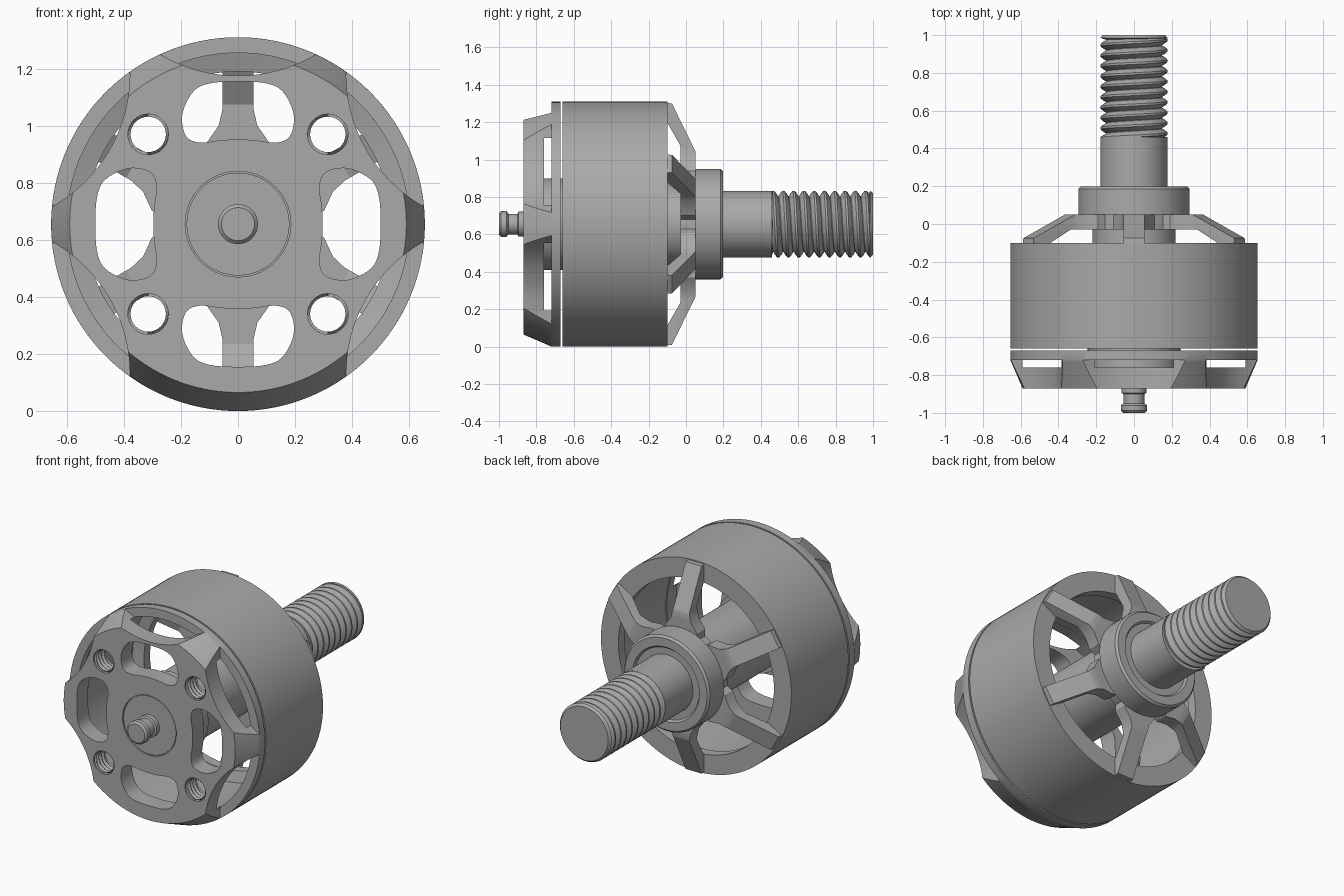
import bpy, bmesh, math
from mathutils import Matrix, Vector

cube = bpy.data.objects.get("Cube")
if cube:
    bpy.data.objects.remove(cube)

AXIS_Z = 0.655          # height of the motor axis, which runs along y
R = 0.655               # outer radius

metal = bpy.data.materials.new("grey metal")
metal.use_nodes = True
GREY = (0.4, 0.4, 0.4, 1)
metal.diffuse_color = GREY
metal.node_tree.nodes["Principled BSDF"].inputs["Base Color"].default_value = GREY


def finish(name, bm):
    """Turn a bmesh into an object with outward normals."""
    bmesh.ops.recalc_face_normals(bm, faces=bm.faces)
    mesh = bpy.data.meshes.new(name)
    bm.to_mesh(mesh)
    bm.free()
    obj = bpy.data.objects.new(name, mesh)
    bpy.context.collection.objects.link(obj)
    mesh.materials.append(metal)
    return obj


def lathe(name, profile, steps=96):
    """Spin (y, radius) points round the motor axis."""
    bm = bmesh.new()
    vs = [bm.verts.new((0, y, AXIS_Z + r)) for y, r in profile]
    for a, b in zip(vs, vs[1:]):
        bm.edges.new((a, b))
    if profile[0][1] > 0:
        bm.edges.new((vs[-1], vs[0]))
    bmesh.ops.spin(bm, geom=bm.verts[:] + bm.edges[:], cent=(0, 0, AXIS_Z),
                   axis=(0, 1, 0), angle=2 * math.pi, steps=steps)
    bmesh.ops.remove_doubles(bm, verts=bm.verts, dist=1e-5)
    return finish(name, bm)


def prism(name, outline, y0, y1, angle=0):
    """Extrude an (x, radial) outline along y, turned about the motor axis."""
    bm = bmesh.new()
    face = bm.faces.new([bm.verts.new((x, y0, r)) for x, r in outline])
    new = bmesh.ops.extrude_face_region(bm, geom=[face])["geom"]
    for v in new:
        if isinstance(v, bmesh.types.BMVert):
            v.co.y = y1
    bm.transform(Matrix.Translation((0, 0, AXIS_Z)) @ Matrix.Rotation(angle, 4, 'Y'))
    return finish(name, bm)


def circle(cx, cr, rad, n):
    return [(cx + rad * math.sin(2 * math.pi * i / n),
             cr + rad * math.cos(2 * math.pi * i / n)) for i in range(n)]


def cut(target, cutter):
    """Subtract a cutter and remove it."""
    mod = target.modifiers.new("cut", 'BOOLEAN')
    mod.operation = 'DIFFERENCE'
    mod.solver = 'EXACT'
    mod.object = cutter
    bpy.context.view_layer.objects.active = target
    bpy.ops.object.modifier_apply(modifier=mod.name)
    bpy.data.objects.remove(cutter)


def thread(name, cx, cz, y0, y1, pitch, profile, n=48):
    """Helical surface whose radius follows the profile over each pitch."""
    bm = bmesh.new()
    m = len(profile)
    turns = int((y1 - y0) / pitch) + 2
    rows = range(-m, turns * m + 1)
    grid = {}
    for j in range(n):
        t = 2 * math.pi * j / n
        for k in rows:
            y = min(max(y0 + pitch * (k / m + j / n), y0), y1)
            r = profile[k % m]
            grid[j, k] = bm.verts.new((cx + r * math.sin(t), y, cz + r * math.cos(t)))
    for j in range(n):
        for k in rows[:-1]:
            nj, s = (j + 1, 0) if j < n - 1 else (0, m)
            quad = [(j, k), (nj, k + s), (nj, k + s + 1), (j, k + 1)]
            if all(q in grid for q in quad):
                vs = [grid[q] for q in quad]
                if max(v.co.y for v in vs) - min(v.co.y for v in vs) > 1e-6:
                    bm.faces.new(vs)
    return finish(name, bm)


# Front mounting plate: dished disc with a thin rim behind it
plate = lathe("front_plate", [(-0.87, 0.185), (-0.87, 0.59), (-0.73, 0.65), (-0.72, R),
                              (-0.67, R), (-0.67, 0.6), (-0.76, 0.6), (-0.76, 0.185)])

# Five scallops in the plate edge, the bottom one left solid
for i in (-2, -1, 0, 1, 2):
    cut(plate, prism("scallop_cutter", circle(0, 1.053, 0.533, 96), -0.9, -0.72,
                     i * math.pi / 3))

# Four kidney slots, each drawn as one half and mirrored, then smoothed
half = [(0, 0.5), (0.1, 0.493), (0.158, 0.463), (0.195, 0.385),
        (0.183, 0.31), (0.135, 0.286), (0.06, 0.294), (0, 0.297)]
coarse = half + [(-x, r) for x, r in half[-2:0:-1]]
slot = []
for i in range(len(coarse)):
    a, b, c, d = (Vector(coarse[(i + k) % len(coarse)]) for k in (-1, 0, 1, 2))
    for s in range(5):
        t = s / 5
        p = b + (c - a) * t / 2 + (a * 2 - b * 5 + c * 4 - d) * t * t / 2 \
            + (b * 3 - a - c * 3 + d) * t ** 3 / 2
        slot.append((p.x, p.y))
HOLE = 0.445
for i in range(4):
    a = i * math.pi / 2
    cut(plate, prism("slot_cutter", slot, -0.9, -0.7, a))
    # Threaded screw holes between the slots
    b = a + math.pi / 4
    cut(plate, prism("hole_cutter", circle(0, HOLE, 0.071, 40), -0.9, -0.7, b))
    thread(f"screw_hole_thread_{i + 1}", HOLE * math.sin(b), AXIS_Z + HOLE * math.cos(b),
           -0.86, -0.762, 0.026, [0.071, 0.062], 32)

# Bearing tube up the middle, with its front cap and a wide collar
lathe("bearing_tube", [(-0.867, 0), (-0.867, 0.18), (-0.77, 0.18), (-0.77, 0.245),
                       (-0.64, 0.245), (-0.64, 0.22), (-0.03, 0.22), (-0.03, 0)])
lathe("plate_collar", [(-0.86, 0.175), (-0.86, 0.187), (-0.75, 0.245), (-0.75, 0.175)])

# Shaft tip with its clip groove
lathe("shaft_tip", [(-1, 0), (-1, 0.058), (-0.988, 0.07), (-0.96, 0.07), (-0.95, 0.055),
                    (-0.9, 0.055), (-0.895, 0.067), (-0.85, 0.067), (-0.85, 0)], 48)

# Rotating bell: hollow drum with an inward lip at the back
lathe("bell_drum", [(-0.66, R), (-0.1, R), (-0.1, 0.535), (-0.16, 0.535),
                    (-0.18, 0.6), (-0.66, 0.6)], 128)

# Six bent spokes that flare into the hub
side = [(-0.11, 0.648), (-0.075, 0.645), (0.05, 0.39), (0.05, 0.2),
        (-0.03, 0.2), (-0.03, 0.42), (-0.11, 0.56)]
spoke_plan = [(0.055, 0.7), (0.055, 0.4), (0.068, 0.345), (0.11, 0.285), (0.11, 0.1)]
spoke_plan += [(-x, r) for x, r in reversed(spoke_plan)]
for i in range(6):
    bm = bmesh.new()
    face = bm.faces.new([bm.verts.new((-0.15, y, r)) for y, r in side])
    for v in bmesh.ops.extrude_face_region(bm, geom=[face])["geom"]:
        if isinstance(v, bmesh.types.BMVert):
            v.co.x = 0.15
    # Trim the bent strip to the flared plan
    bm.transform(Matrix.Translation((0, 0, AXIS_Z)))
    spoke = finish(f"spoke_{i + 1}", bm)
    trim = prism("trim_cutter", spoke_plan, -0.3, 0.3)
    mod = spoke.modifiers.new("trim", 'BOOLEAN')
    mod.operation = 'INTERSECT'
    mod.object = trim
    bpy.context.view_layer.objects.active = spoke
    bpy.ops.object.modifier_apply(modifier=mod.name)
    bpy.data.objects.remove(trim)
    centre = Matrix.Translation((0, 0, AXIS_Z))
    spoke.data.transform(centre @ Matrix.Rotation(i * math.pi / 3, 4, 'Y') @ centre.inverted())

# Hub behind the spokes
lathe("hub", [(-0.03, 0), (-0.03, 0.265), (0.05, 0.265), (0.05, 0.295), (0.185, 0.295),
              (0.198, 0.283), (0.198, 0.23), (0.185, 0.22), (0.185, 0)])

# Output shaft: plain section, thread and chamfered end
lathe("plain_shaft", [(0.15, 0), (0.15, 0.178), (0.46, 0.178), (0.46, 0)], 64)
lathe("thread_core", [(0.4, 0), (0.4, 0.148), (0.975, 0.148), (0.985, 0.178),
                      (1, 0.165), (1, 0)], 64)
thread("shaft_thread", 0, AXIS_Z, 0.46, 0.985, 0.055, [0.178, 0.178, 0.165, 0.146, 0.165])

# Smooth shading with crisp edges
bpy.ops.object.select_all(action='DESELECT')
for obj in bpy.context.scene.objects:
    if obj.type == 'MESH':
        obj.select_set(True)
        bpy.context.view_layer.objects.active = obj
bpy.ops.object.shade_smooth_by_angle(angle=math.radians(28))
